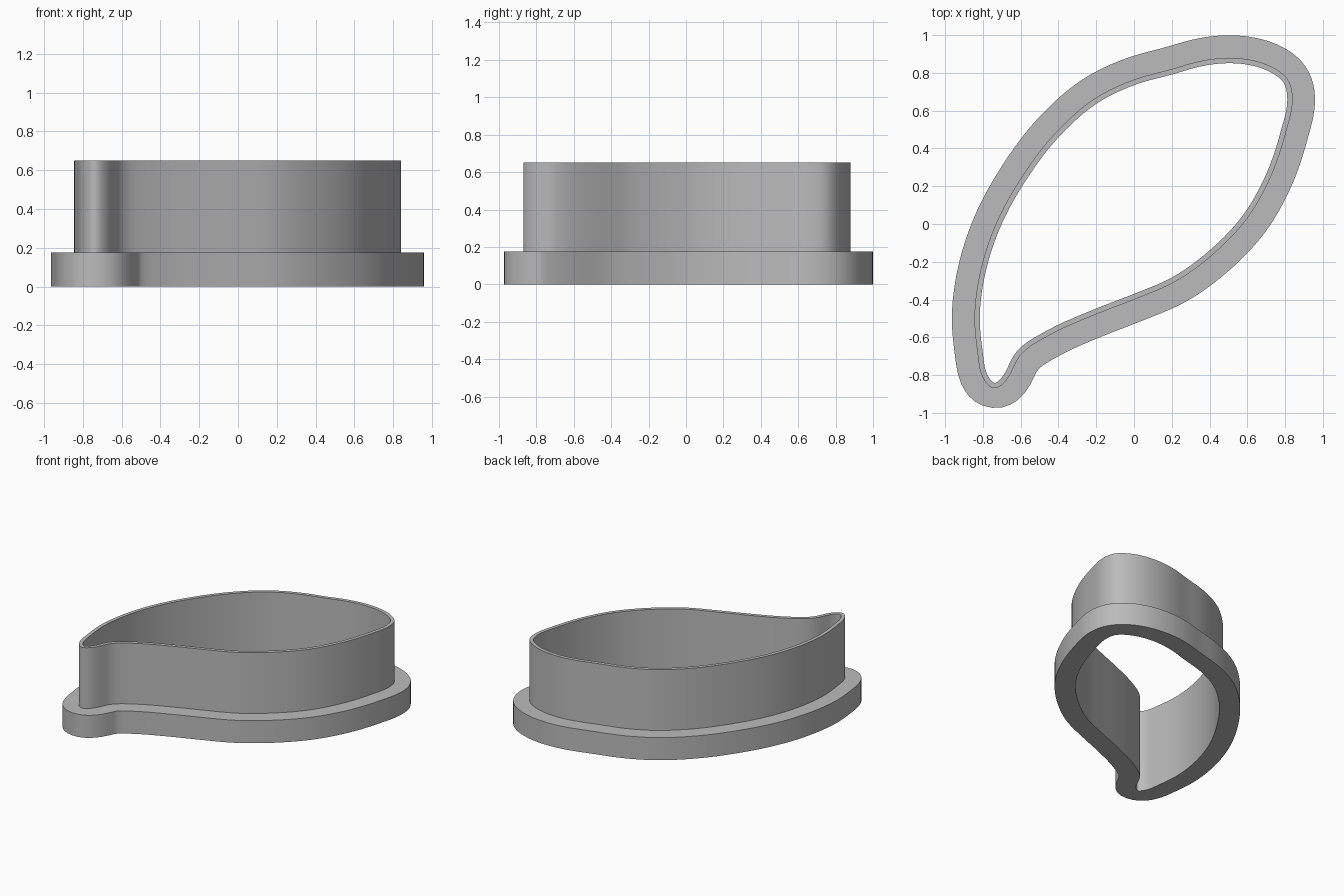
import bpy
import bmesh
from mathutils import Vector

cube = bpy.data.objects.get("Cube")
if cube:
    bpy.data.objects.remove(cube, do_unlink=True)

FLANGE, WALL = 0.12, 0.028          # flange overhang and wall thickness
BASE_Z, TOP_Z = 0.176, 0.65
COUNT = 260

# Outer face of the wall, counter-clockwise from the left side
OUTLINE = [Vector(p) for p in (
    (-.845, -.5), (-.83, -.67), (-.796, -.825), (-.74, -.88), (-.684, -.84),
    (-.6, -.69), (-.45, -.59), (-.23, -.49), (0, -.4), (.22, -.305),
    (.42, -.16), (.6, .03), (.72, .24), (.80, .47), (.84, .68),
    (.825, .755), (.745, .825), (.64, .865), (.5, .88), (.36, .865),
    (.2, .82), (0, .765), (-.2, .67), (-.4, .5), (-.6, .24),
    (-.74, -.02), (-.82, -.28))]


def closed_spline(points, steps=24):
    """Smooth closed curve through the points, with chord-length tangents."""
    n = len(points)

    def tangent(i):
        a, b, c = points[i - 1], points[i], points[(i + 1) % n]
        d1, d2 = (b - a).length, (c - b).length
        return ((b - a) / d1 * d2 + (c - b) / d2 * d1) / (d1 + d2)

    result = []
    for i in range(n):
        p, q = points[i], points[(i + 1) % n]
        span = (q - p).length
        m, k = tangent(i) * span, tangent((i + 1) % n) * span
        for s in range(steps):
            t = s / steps
            h = t * t * (3 - 2 * t)
            result.append(p * (1 - h) + q * h
                          + m * t * (1 - t) ** 2 - k * t * t * (1 - t))
    return result


def resample(points, count):
    """Even spacing along a closed curve."""
    ring = points + points[:1]
    lengths = [(b - a).length for a, b in zip(ring, ring[1:])]
    step, result, i, start = sum(lengths) / count, [], 0, 0.0
    for j in range(count):
        while start + lengths[i] < j * step:
            start += lengths[i]
            i += 1
        result.append(ring[i].lerp(ring[i + 1], (j * step - start) / lengths[i]))
    return result


def relax(points, rounds):
    for _ in range(rounds):
        points = [points[i] / 2 + (points[i - 1] + points[(i + 1) % len(points)]) / 4
                  for i in range(len(points))]
    return points


def offset(points, distance):
    result = []
    for i, p in enumerate(points):
        t = (points[(i + 1) % len(points)] - points[i - 1]).normalized()
        result.append(p + Vector((t.y, -t.x)) * distance)
    return result


wall = relax(resample(closed_spline(OUTLINE), COUNT), 4)
inner = offset(wall, -WALL)
flange = relax(offset(wall, FLANGE), 3)

# Stepped cross-section carried around the outline
section = [(inner, 0), (flange, 0), (flange, BASE_Z),
           (wall, BASE_Z), (wall, TOP_Z), (inner, TOP_Z)]
bm = bmesh.new()
rings = [[bm.verts.new((p.x, p.y, z)) for p in ring] for ring, z in section]
for r, ring in enumerate(rings):
    above = rings[(r + 1) % len(rings)]
    for i in range(COUNT):
        j = (i + 1) % COUNT
        bm.faces.new((ring[i], ring[j], above[j], above[i]))
bmesh.ops.recalc_face_normals(bm, faces=bm.faces)
mesh = bpy.data.meshes.new("leaf_cutter")
bm.to_mesh(mesh)
bm.free()

# Plain grey
grey = bpy.data.materials.new("plain_grey")
grey.use_nodes = True
colour = (0.5, 0.5, 0.5, 1)
grey.diffuse_color = colour
grey.node_tree.nodes["Principled BSDF"].inputs["Base Color"].default_value = colour
mesh.materials.append(grey)

cutter = bpy.data.objects.new("leaf_cutter", mesh)
bpy.context.collection.objects.link(cutter)
bpy.context.view_layer.objects.active = cutter
cutter.select_set(True)
bpy.ops.object.shade_smooth_by_angle(angle=0.6)
